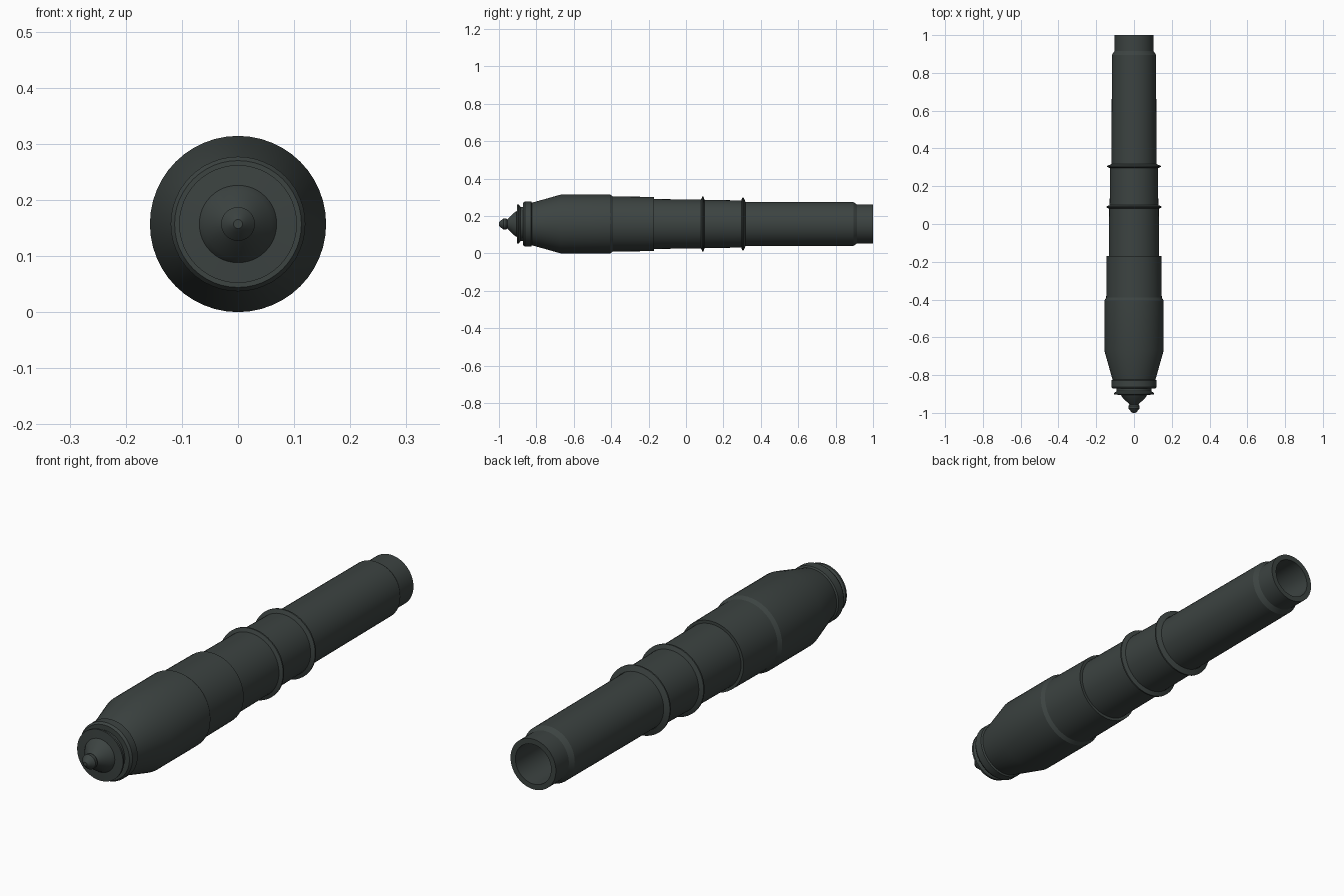
import bpy, bmesh, math
from mathutils import Matrix

cube = bpy.data.objects.get("Cube")
if cube:
    bpy.data.objects.remove(cube, do_unlink=True)

SIDES = 48
AXIS_Z = 0.157

iron = bpy.data.materials.new("dark iron")
iron.use_nodes = True
colour = (0.045, 0.056, 0.053, 1)
iron.diffuse_color = colour
bsdf = next(n for n in iron.node_tree.nodes if n.type == "BSDF_PRINCIPLED")
bsdf.inputs["Base Color"].default_value = colour


def lathe(name, profile, closed=False):
    """Spin (y, radius) points about the long axis."""
    bm = bmesh.new()
    verts = [bm.verts.new((0, y, r)) for y, r in profile]
    edges = [bm.edges.new(pair) for pair in zip(verts, verts[1:])]
    if closed:
        edges.append(bm.edges.new((verts[-1], verts[0])))
    bmesh.ops.spin(bm, geom=verts + edges, cent=(0, 0, 0), axis=(0, 1, 0),
                   angle=math.tau, steps=SIDES, use_merge=True)
    bmesh.ops.remove_doubles(bm, verts=bm.verts[:], dist=0.00005)
    bmesh.ops.recalc_face_normals(bm, faces=bm.faces[:])
    bmesh.ops.transform(bm, matrix=Matrix.Translation((0, 0, AXIS_Z)), verts=bm.verts[:])
    mesh = bpy.data.meshes.new(name)
    bm.to_mesh(mesh)
    bm.free()
    obj = bpy.data.objects.new(name, mesh)
    bpy.context.collection.objects.link(obj)
    mesh.materials.append(iron)
    bpy.ops.object.select_all(action="DESELECT")
    obj.select_set(True)
    bpy.context.view_layer.objects.active = obj
    bpy.ops.object.shade_smooth_by_angle(angle=math.radians(25))
    return obj


# Stepped barrel with an open bore at the back and a closed breech at the front
lathe("barrel", [
    (-0.6, 0), (-0.6, 0.082), (1, 0.082), (1, 0.104), (0.915, 0.104),
    (0.895, 0.117), (0.305, 0.119), (0.305, 0.126), (0.09, 0.129),
    (0.09, 0.131), (-0.17, 0.133), (-0.17, 0.145), (-0.39, 0.147),
    (-0.405, 0.157), (-0.67, 0.157), (-0.83, 0.112), (-0.83, 0),
])

# Pointed rings around the middle
for name, y, r in (("rear_ring", 0.305, 0.142), ("middle_ring", 0.09, 0.146)):
    lathe(name, [(y - 0.012, r - 0.022), (y - 0.003, r), (y + 0.003, r),
                 (y + 0.012, r - 0.022)], closed=True)

# Band at the breech
lathe("breech_band", [
    (-0.82, 0), (-0.82, 0.108), (-0.828, 0.12), (-0.862, 0.12),
    (-0.872, 0.113), (-0.872, 0),
])

# Ridged end plate, cone and knob
lathe("end_knob", [
    (-0.87, 0), (-0.87, 0.092), (-0.885, 0.092), (-0.895, 0.105),
    (-0.903, 0.105), (-0.905, 0.069), (-0.92, 0.06), (-0.955, 0.024),
    (-0.963, 0.03), (-0.976, 0.03), (-0.994, 0.015), (-1, 0.008), (-1, 0),
])
